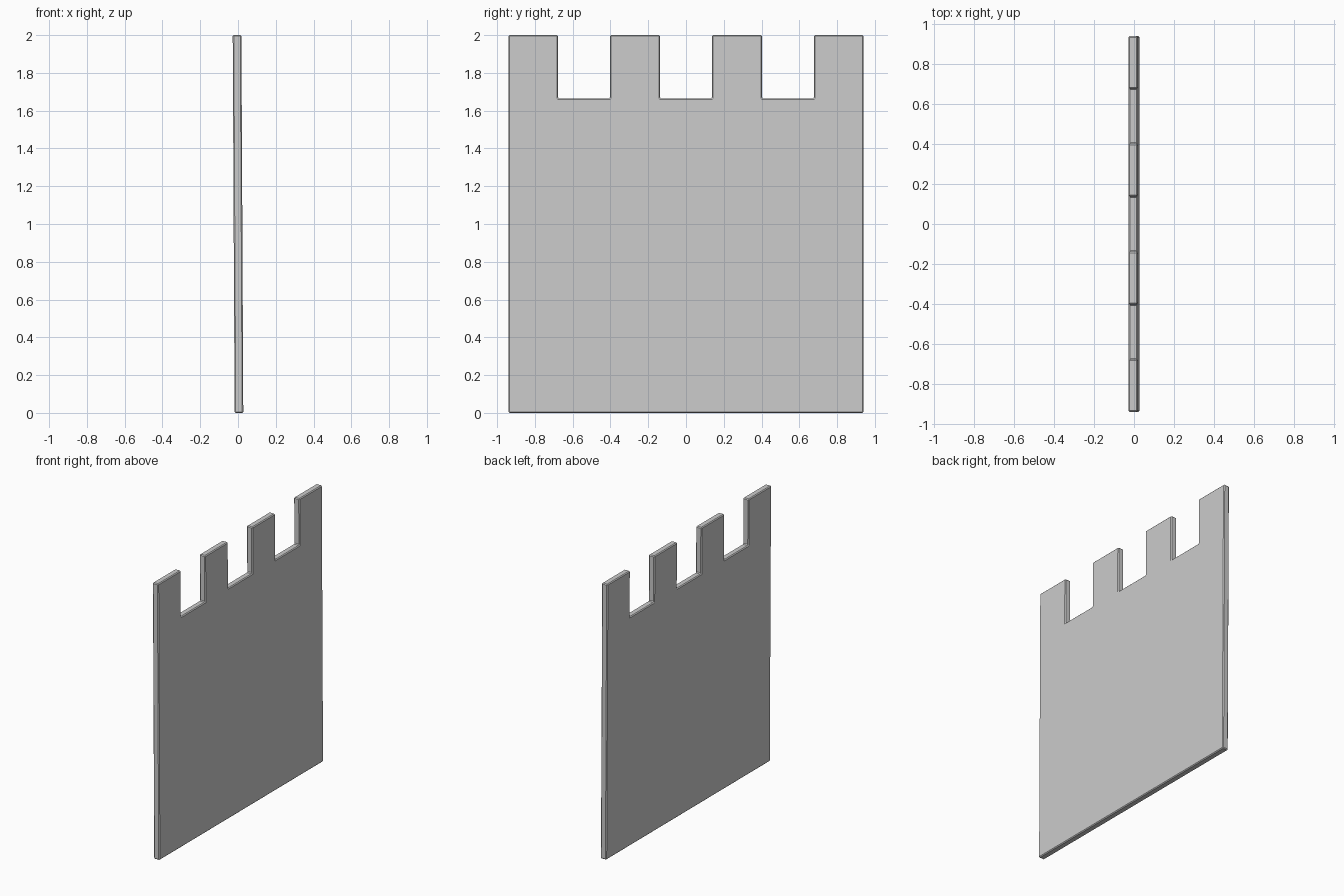
import bpy, bmesh
from mathutils import Vector

if "Cube" in bpy.data.objects:
    bpy.data.objects.remove(bpy.data.objects["Cube"])

HALF_W, TOP, NOTCH = 0.94, 2.0, 1.665
THICK, LEAN = 0.046, 0.005

# Outline in the yz plane: straight sides and base, three notches in the top
outline = [(-HALF_W, 0), (HALF_W, 0), (HALF_W, TOP)]
for centre in (0.54, 0.0, -0.54):
    r, l = centre + 0.138, centre - 0.138
    outline += [(r, TOP), (r, NOTCH), (l, NOTCH), (l, TOP)]
outline.append((-HALF_W, TOP))

# Extrude the outline into a thin slab
bm = bmesh.new()
face = bm.faces.new([bm.verts.new((-THICK / 2, y, z)) for y, z in outline])
ext = bmesh.ops.extrude_face_region(bm, geom=[face])
new_verts = [g for g in ext["geom"] if isinstance(g, bmesh.types.BMVert)]
bmesh.ops.translate(bm, verts=new_verts, vec=Vector((THICK, 0, 0)))
bmesh.ops.recalc_face_normals(bm, faces=bm.faces)

# Slight backward lean
for v in bm.verts:
    v.co.x += LEAN * (1 - v.co.z)

mesh = bpy.data.meshes.new("battlement_wall")
bm.to_mesh(mesh)
bm.free()
wall = bpy.data.objects.new("battlement_wall", mesh)
bpy.context.collection.objects.link(wall)

# Narrow chamfer on the edges
bevel = wall.modifiers.new("edge_chamfer", "BEVEL")
bevel.width = 0.006
bevel.segments = 1
bevel.limit_method = "ANGLE"
